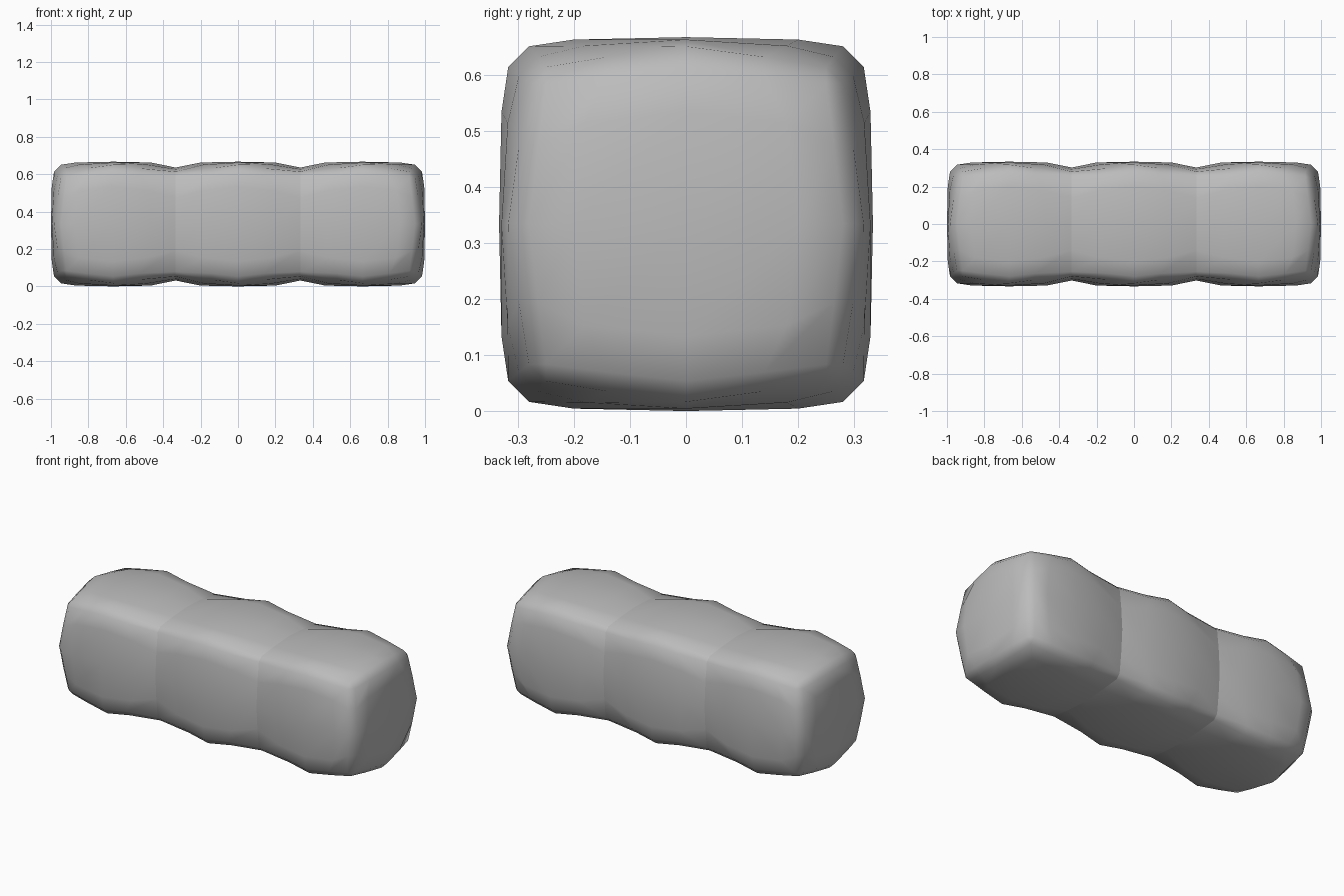
import bpy
import bmesh
from itertools import product

if "Cube" in bpy.data.objects:
    bpy.data.objects.remove(bpy.data.objects["Cube"], do_unlink=True)

grey = bpy.data.materials.new("plain_grey")
grey.use_nodes = True
colour = (0.5, 0.5, 0.5, 1)
grey.diffuse_color = colour
grey.node_tree.nodes["Principled BSDF"].inputs["Base Color"].default_value = colour

HALF = 1 / 3
# Face grid steps, outward from the centre: (larger offset, smaller offset, height)
FACE = {(0, 0): (0, 0, HALF), (1, 0): (0.2, 0, 0.329), (2, 0): (0.28, 0, 0.317),
        (1, 1): (0.18, 0.18, 0.318), (2, 1): (0.264, 0.14, 0.298),
        (2, 2): (0.25, 0.25, 0.28)}
# Outline of the seam between two blocks: (offset, height)
SEAM = [(0, 0.302), (0.14, 0.293), (0.255, 0.28)]


def sign(n):
    return (n > 0) - (n < 0)


def position(cell, seams):
    """Grid cell to local point; the value 3 marks the axis the face points along."""
    if abs(cell[0]) == 2 and sign(cell[0]) in seams:
        axis = 1 if abs(cell[1]) == 3 else 2
        offset, height = SEAM[abs(cell[3 - axis])]
        size = [HALF, offset, offset]
        size[axis] = height
    else:
        order = sorted(range(3), key=lambda a: -abs(cell[a]))
        big, small, height = FACE[abs(cell[order[1]]), abs(cell[order[2]])]
        size = [0, 0, 0]
        for a, value in zip(order, (height, big, small)):
            size[a] = value
    return [sign(c) * s for c, s in zip(cell, size)]


def cell_at(values):
    return tuple(values[a] for a in range(3))


def block_faces():
    # Six domed sides
    for a, s in product(range(3), (-1, 1)):
        b, c = (a + 1) % 3, (a + 2) % 3
        for i, j in product(range(-2, 2), repeat=2):
            ring = ((i, j), (i + 1, j), (i + 1, j + 1), (i, j + 1))
            yield [cell_at({a: 3 * s, b: u, c: v}) for u, v in ring]
    # Twelve chamfered edges
    for a, s, t, k in product(range(3), (-1, 1), (-1, 1), range(-2, 2)):
        b, c = (a + 1) % 3, (a + 2) % 3
        ring = ((3, 2, k), (2, 3, k), (2, 3, k + 1), (3, 2, k + 1))
        yield [cell_at({a: u * s, b: v * t, c: w}) for u, v, w in ring]
    # Eight cut corners
    for s in product((-1, 1), repeat=3):
        yield [tuple((3 if a == n else 2) * s[a] for a in range(3)) for n in range(3)]


def make_block(name, x, seams):
    bm = bmesh.new()
    verts = {}
    for ring in block_faces():
        if any(c[0] == 3 * s for c in ring for s in seams):
            continue  # left open where the next block joins
        for c in ring:
            if c not in verts:
                verts[c] = bm.verts.new(position(c, seams))
        bm.faces.new([verts[c] for c in ring])
    bmesh.ops.recalc_face_normals(bm, faces=bm.faces)
    # Open shells need their outward side checked
    top = max(bm.faces, key=lambda f: f.calc_center_median().z)
    if top.normal.z < 0:
        bmesh.ops.reverse_faces(bm, faces=bm.faces)
    for f in bm.faces:
        f.smooth = True
    mesh = bpy.data.meshes.new(name)
    bm.to_mesh(mesh)
    bm.free()
    mesh.materials.append(grey)
    block = bpy.data.objects.new(name, mesh)
    block.location = (x, 0, HALF)
    bpy.context.collection.objects.link(block)


make_block("right_block", -2 * HALF, (1,))
make_block("middle_block", 0, (-1, 1))
make_block("left_block", 2 * HALF, (-1,))
